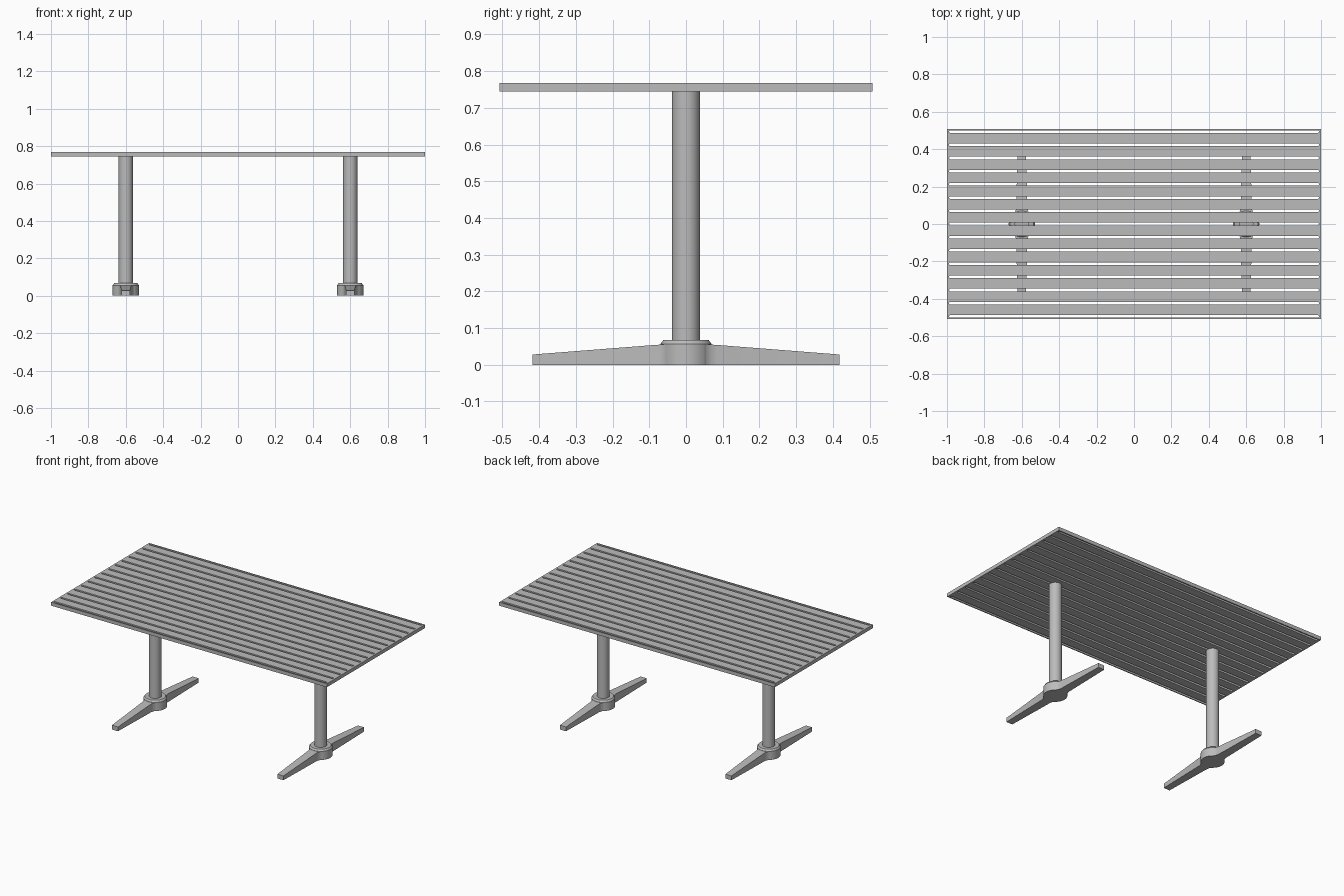
import bpy
import bmesh
import math

cube = bpy.data.objects.get("Cube")
if cube:
    bpy.data.objects.remove(cube, do_unlink=True)

grey = bpy.data.materials.new("satin grey metal")
grey.use_nodes = True
colour = (0.5, 0.5, 0.5, 1)
grey.diffuse_color = colour
grey.node_tree.nodes["Principled BSDF"].inputs["Base Color"].default_value = colour


def finish(obj, smooth=True):
    """Apply the material and smooth the round faces."""
    obj.data.materials.clear()
    obj.data.materials.append(grey)
    bpy.ops.object.select_all(action="DESELECT")
    obj.select_set(True)
    bpy.context.view_layer.objects.active = obj
    if smooth:
        bpy.ops.object.shade_smooth_by_angle(angle=math.radians(35))


def mesh_object(name, bm):
    bmesh.ops.recalc_face_normals(bm, faces=bm.faces)
    mesh = bpy.data.meshes.new(name)
    bm.to_mesh(mesh)
    bm.free()
    obj = bpy.data.objects.new(name, mesh)
    bpy.context.collection.objects.link(obj)
    finish(obj)


def lathe(name, x, profile, steps=40):
    """Spin a radius/height profile into a closed solid."""
    bm = bmesh.new()
    verts = [bm.verts.new((r, 0, z)) for r, z in profile]
    edges = [bm.edges.new(pair) for pair in zip(verts, verts[1:])]
    bmesh.ops.spin(bm, geom=verts + edges, cent=(0, 0, 0), axis=(0, 0, 1),
                   angle=math.tau, steps=steps, use_duplicate=False)
    bmesh.ops.remove_doubles(bm, verts=bm.verts, dist=0.0001)
    bmesh.ops.translate(bm, verts=bm.verts, vec=(x, 0, 0))
    mesh_object(name, bm)


def foot_arm(name, x, side):
    """Loft a tapering arm that flares where it meets the hub."""
    bm = bmesh.new()
    # distance from the hub, half width, top height
    stations = [(0.03, 0.062, 0.055), (0.046, 0.053, 0.055), (0.056, 0.042, 0.055),
                (0.068, 0.034, 0.055), (0.085, 0.030, 0.054), (0.418, 0.022, 0.028)]
    rings = [[bm.verts.new((x + sx * w, side * y, z))
              for sx, z in ((-1, 0), (1, 0), (1, top), (-1, top))]
             for y, w, top in stations]
    for a, b in zip(rings, rings[1:]):
        for i in range(4):
            j = (i + 1) % 4
            bm.faces.new((a[i], a[j], b[j], b[i]))
    bm.faces.new(rings[0])
    bm.faces.new(rings[-1])
    mesh_object(name, bm)


# Slatted tabletop: a flat filled outline with round-ended slots
HALF_X, HALF_Y, BOTTOM, TOP = 1.0, 0.508, 0.745, 0.768
SLOT_END, SLOT_R, PITCH = 0.989, 0.007, 0.0706
outlines = [[(-HALF_X, -HALF_Y), (HALF_X, -HALF_Y), (HALF_X, HALF_Y), (-HALF_X, HALF_Y)]]
for n in range(-7, 8):
    slot = []
    for end in (1, -1):
        for k in range(7):
            a = math.pi * (k / 6 - 0.5)
            slot.append((end * (SLOT_END - SLOT_R + SLOT_R * math.cos(a)),
                         n * PITCH + end * SLOT_R * math.sin(a)))
    outlines.append(slot)

curve = bpy.data.curves.new("tabletop", "CURVE")
curve.dimensions = "2D"
curve.fill_mode = "BOTH"
curve.extrude = (TOP - BOTTOM) / 2
for points in outlines:
    spline = curve.splines.new("POLY")
    spline.points.add(len(points) - 1)
    for p, (px, py) in zip(spline.points, points):
        p.co = (px, py, 0, 1)
    spline.use_cyclic_u = True
tabletop = bpy.data.objects.new("tabletop", curve)
tabletop.location.z = (TOP + BOTTOM) / 2
bpy.context.collection.objects.link(tabletop)
finish(tabletop, smooth=False)
bpy.ops.object.convert(target="MESH")
tabletop = bpy.context.object
tabletop.name = "tabletop"
finish(tabletop)

# Two pedestals: column, chamfered hub and a pair of arms
for label, x in (("left", 0.6), ("right", -0.6)):
    lathe(label + "_column", x, [(0, 0.05), (0.038, 0.05), (0.038, 0.746), (0, 0.746)])
    lathe(label + "_foot_hub", x,
          [(0, 0), (0.07, 0), (0.07, 0.056), (0.062, 0.067), (0, 0.067)])
    for end, side in (("front", -1), ("back", 1)):
        foot_arm(f"{label}_{end}_foot_arm", x, side)
